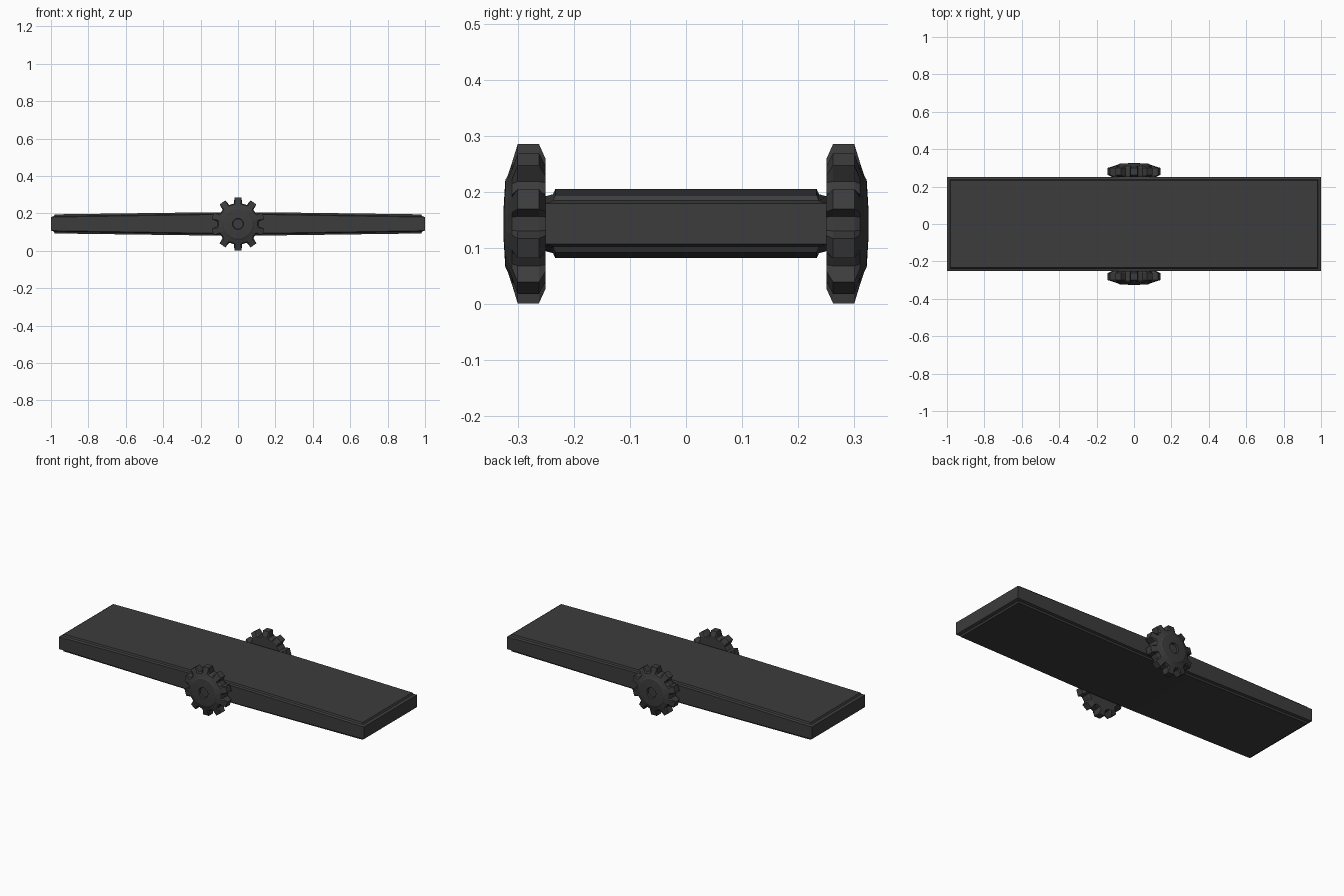
import bpy, bmesh, math

if "Cube" in bpy.data.objects:
    bpy.data.objects.remove(bpy.data.objects["Cube"])

CZ = 0.1435   # height of the wheel axis and board centre

dark = bpy.data.materials.new("dark_grey")
dark.diffuse_color = (0.045, 0.045, 0.045, 1)
dark.use_nodes = True
dark.node_tree.nodes["Principled BSDF"].inputs["Base Color"].default_value = dark.diffuse_color


def finish(bm, name):
    bmesh.ops.recalc_face_normals(bm, faces=bm.faces)
    me = bpy.data.meshes.new(name)
    bm.to_mesh(me)
    bm.free()
    me.materials.append(dark)
    ob = bpy.data.objects.new(name, me)
    bpy.context.collection.objects.link(ob)
    return ob


def bridge(bm, a, b):
    n = len(a)
    for i in range(n):
        j = (i + 1) % n
        bm.faces.new((a[i], a[j], b[j], b[i]))


def make_board():
    # outline levels: half length, half width, half thickness at end and middle
    levels = [(0.98, 0.233, 0.051, 0.0615),
              (0.985, 0.237, 0.041, 0.0525),
              (1.0, 0.25, 0.036, 0.049)]
    stack = [(1, lv) for lv in levels] + [(-1, lv) for lv in reversed(levels)]
    mid = 0.2
    bm = bmesh.new()
    rings = []
    for s, (X, Y, end, centre) in stack:
        pts = [(-X, -Y, end), (-mid, -Y, centre), (mid, -Y, centre), (X, -Y, end),
               (X, Y, end), (mid, Y, centre), (-mid, Y, centre), (-X, Y, end)]
        rings.append([bm.verts.new((x, y, CZ + s * h)) for x, y, h in pts])
    for a, b in zip(rings, rings[1:]):
        bridge(bm, a, b)
    for r in (rings[0], rings[-1]):
        for i in range(3):
            bm.faces.new((r[i], r[i + 1], r[6 - i], r[7 - i]))
    return finish(bm, "tapered_board")


def make_gear(name, side, teeth=10):
    # cross-section: distance from centre, tooth radius, root radius
    rings_def = [(0.25, 0.116, 0.108), (0.262, 0.143, 0.111), (0.30, 0.143, 0.111),
                 (0.31, 0.110, 0.106), (0.318, 0.086, 0.086), (0.322, 0.079, 0.079),
                 (0.325, 0.03, 0.03), (0.315, 0.027, 0.027)]
    step = 2 * math.pi / teeth
    bm = bmesh.new()
    rings = []
    for y, tip, root in rings_def:
        ring = []
        for k in range(teeth):
            c = math.pi / 2 + k * step
            tip_half = 0.13 if tip != root else 0.16
            for off, r in ((-0.2, root), (-tip_half, tip), (tip_half, tip), (0.2, root)):
                a = c + off
                ring.append(bm.verts.new((r * math.cos(a), side * y, CZ + r * math.sin(a))))
        rings.append(ring)
    for a, b in zip(rings, rings[1:]):
        bridge(bm, a, b)
    bm.faces.new(rings[0])
    bm.faces.new(rings[-1])
    return finish(bm, name)


make_board()
make_gear("front_gear", -1)
make_gear("back_gear", 1)
